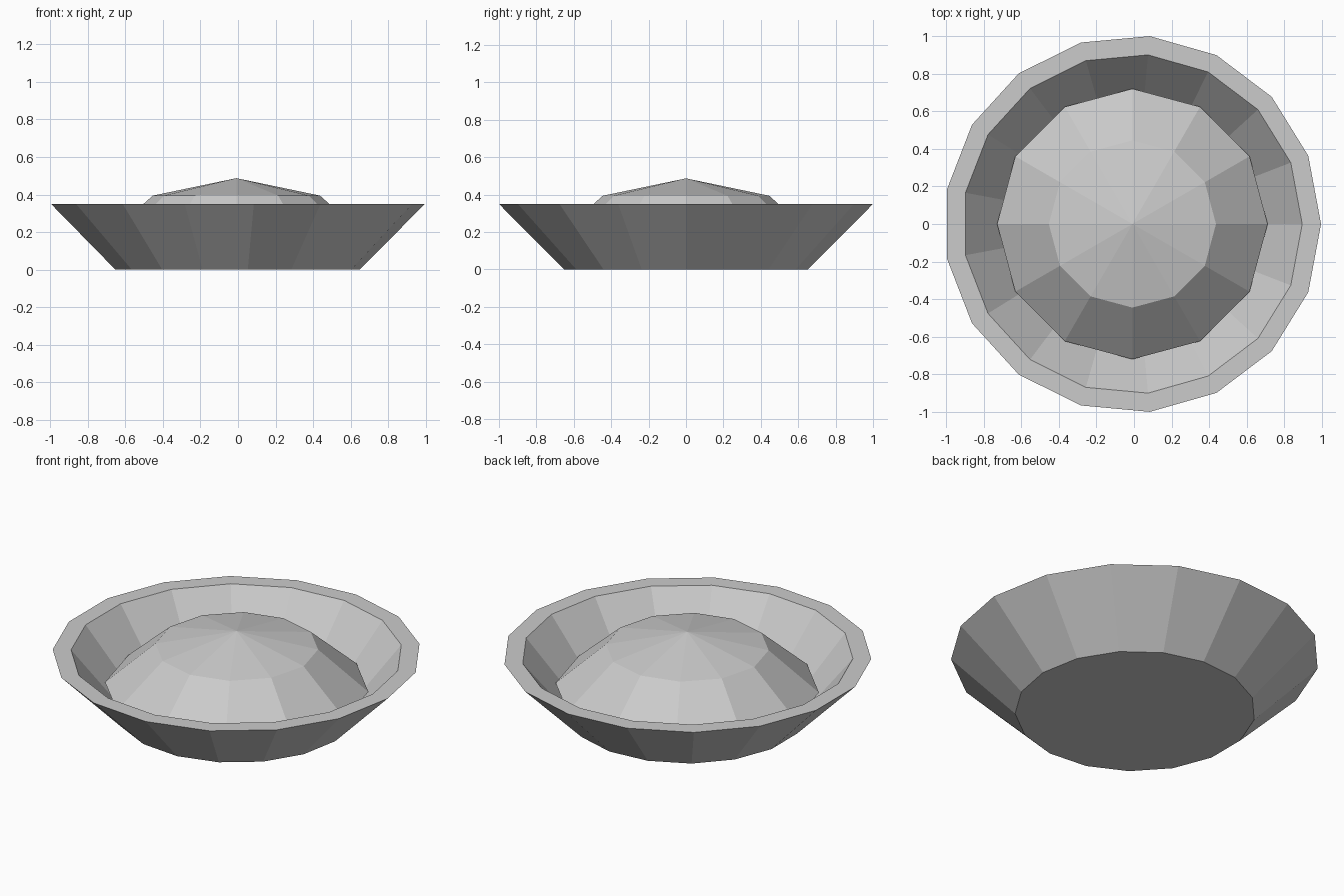
import bpy
import bmesh
from math import cos, sin, pi, radians

if "Cube" in bpy.data.objects:
    bpy.data.objects.remove(bpy.data.objects["Cube"])

CX = -0.0085  # the odd-sided bowl is not symmetric in x, so its axis sits slightly left


def lathe(name, profile, sides):
    """Revolve (radius, z) points around the vertical axis; radius 0 makes a pole."""
    bm = bmesh.new()
    rings = []
    for r, z in profile:
        count = sides if r > 0 else 1
        rings.append([bm.verts.new((r * cos(2 * pi * i / sides),
                                    r * sin(2 * pi * i / sides), z))
                      for i in range(count)])
    for a, b in zip(rings, rings[1:]):
        for i in range(sides):
            j = (i + 1) % sides
            if len(b) == 1:
                bm.faces.new((a[i], a[j], b[0]))
            else:
                bm.faces.new((a[i], a[j], b[j], b[i]))
    return bm, rings


def finish(name, bm):
    mesh = bpy.data.meshes.new(name)
    bm.to_mesh(mesh)
    bm.free()
    obj = bpy.data.objects.new(name, mesh)
    obj.location.x = CX
    bpy.context.collection.objects.link(obj)
    return obj


# Bowl: 17-sided flared dish with a flat rim, base and inner floor
bm, rings = lathe("bowl", [(0.655, 0), (1.004, 0.35), (0.904, 0.35), (0.66, 0.05)], 17)
bm.faces.new(list(reversed(rings[0])))
bm.faces.new(rings[-1])
finish("bowl", bm)

# Contents: upper part of a flattened 12-sided, five-ring sphere heaped in the bowl
R, H = 0.757, 0.487
bm, rings = lathe("mound", [(R * sin(radians(t)), H * cos(radians(t))) for t in (72, 36)]
                  + [(0, H)], 12)
finish("mound", bm)
